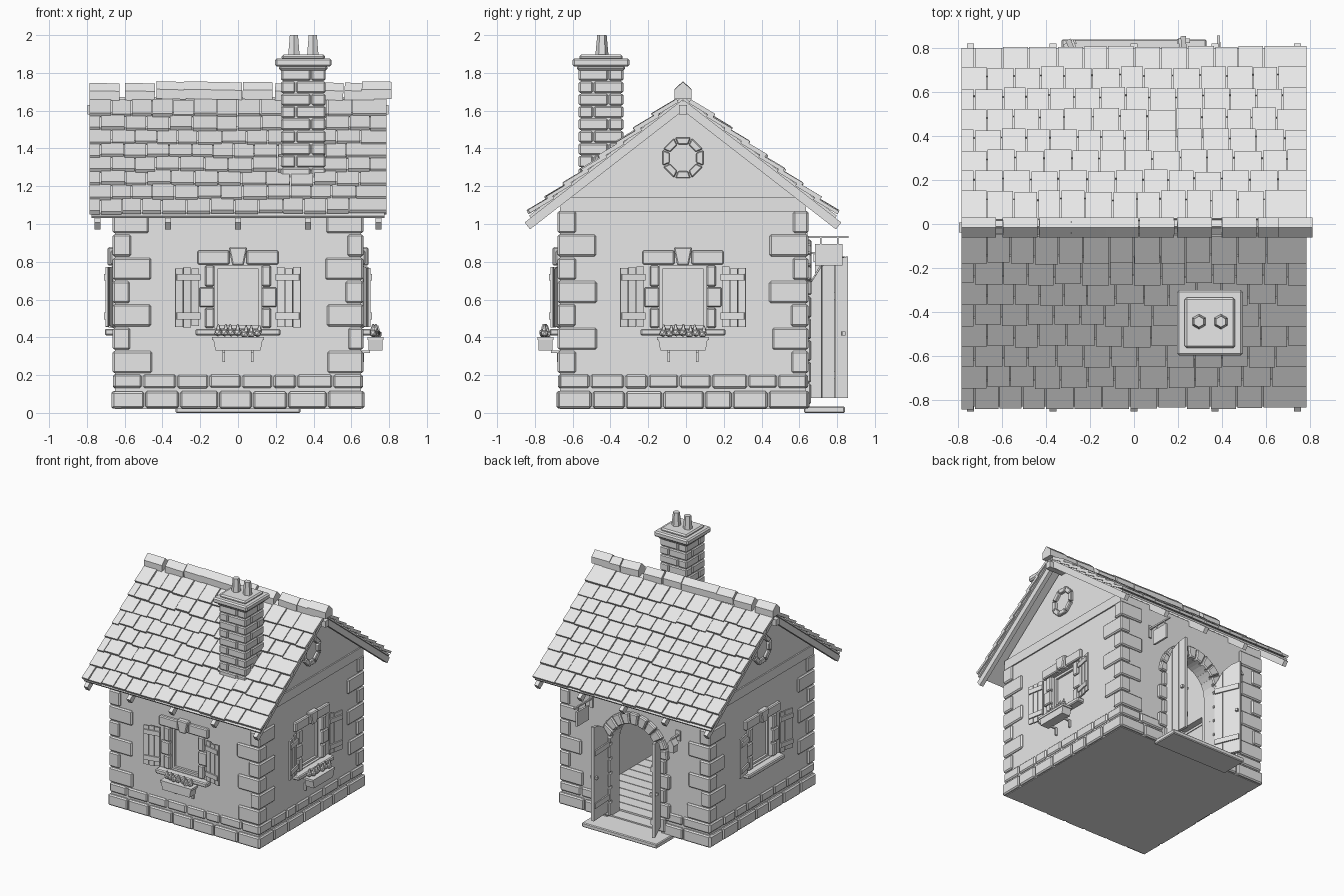
import bpy, bmesh, math, random
from mathutils import Matrix, Vector

if "Cube" in bpy.data.objects:
    bpy.data.objects.remove(bpy.data.objects["Cube"])

random.seed(4)
R = random.uniform
YC = -0.016                      # house centre in y
W = 0.65                         # half width of the walls
A = math.atan(0.776)             # roof pitch
grey = bpy.data.materials.new("light_grey")
grey.diffuse_color = (0.8, 0.8, 0.8, 1)
grey.use_nodes = True
grey.node_tree.nodes["Principled BSDF"].inputs["Base Color"].default_value = grey.diffuse_color


def prism(bm, poly, y0, y1, M):
    """Extrude an x-z outline from y0 to y1, placed by M."""
    a = [bm.verts.new(M @ Vector((x, y0, z))) for x, z in poly]
    b = [bm.verts.new(M @ Vector((x, y1, z))) for x, z in poly]
    bm.faces.new(a)
    bm.faces.new(b[::-1])
    n = len(poly)
    for i in range(n):
        j = (i + 1) % n
        bm.faces.new((a[i], b[i], b[j], a[j]))


def box(bm, x0, x1, y0, y1, z0, z1, M=Matrix()):
    prism(bm, [(x0, z0), (x1, z0), (x1, z1), (x0, z1)], y0, y1, M)


def ring(bm, cz, r0, r1, a0, a1, n, y0, y1, M):
    """Wedge stones around an arc."""
    st = (a1 - a0) / n
    for i in range(n):
        s, e = a0 + st * (i + 0.04), a0 + st * (i + 0.96)
        pts = [(r0, s), (r1, s), (r1, e), (r0, e)]
        prism(bm, [(r * math.cos(t), cz + r * math.sin(t)) for r, t in pts], y0, y1, M)


def finish(bm, name, bevel=0):
    bmesh.ops.recalc_face_normals(bm, faces=bm.faces[:])
    if bevel:
        bmesh.ops.bevel(bm, geom=bm.edges[:], offset=bevel, segments=1,
                        affect='EDGES', clamp_overlap=True)
    me = bpy.data.meshes.new(name)
    bm.to_mesh(me)
    bm.free()
    me.materials.append(grey)
    ob = bpy.data.objects.new(name, me)
    bpy.context.collection.objects.link(ob)
    return ob


def wall_frame(deg):             # local -y faces out of the wall
    return Matrix.Translation((0, YC, 0)) @ Matrix.Rotation(math.radians(deg), 4, 'Z')


FRONT, RIGHT, BACK, LEFT = [wall_frame(d) for d in (0, 90, 180, -90)]
FACES = {"front": FRONT, "right": RIGHT, "left": LEFT}

# walls: gabled shell with cavity, windows and arched door cut out
bm = bmesh.new()
prism(bm, [(-W, .02), (W, .02), (W, 1.135), (0, 1.64), (-W, 1.135)], -W, W, RIGHT)
walls = finish(bm, "walls")
arch = [(.21 * math.cos(math.pi * i / 12), .62 + .21 * math.sin(math.pi * i / 12)) for i in range(13)]
cuts = [([(-.55, .04), (.55, .04), (.55, 1.1), (0, 1.52), (-.55, 1.1)], -.55, .55, RIGHT),
        (arch + [(-.21, .045), (.21, .045)], -.8, -.5, BACK)]
cuts += [([(-.125, .45), (.125, .45), (.125, .78), (-.125, .78)], -.8, -.5, M) for M in FACES.values()]
cutters = []
for c in cuts:
    bm = bmesh.new()
    prism(bm, *c)
    ob = finish(bm, "cutter")
    ob.hide_render = True
    cutters.append(ob)
    m = walls.modifiers.new("cut", 'BOOLEAN')
    m.operation, m.solver, m.object = 'DIFFERENCE', 'EXACT', ob
bpy.context.view_layer.objects.active = walls
for m in list(walls.modifiers):
    bpy.ops.object.modifier_apply(modifier=m.name)
for ob in cutters:
    bpy.data.objects.remove(ob)

# floor boards
bm = bmesh.new()
for i in range(11):
    y = -.55 + i * .1
    box(bm, -.55, .55, YC + y, YC + y + .094, .03, .055)
finish(bm, "floor_boards")

# plinth stones in two courses, open at the door
bm = bmesh.new()
for k, M in enumerate((FRONT, RIGHT, BACK, LEFT)):
    for z0, z1, out, n in ((.022, .116, .67, 7), (.13, .205, .662, 8)):
        end = out if k % 2 == 0 else out - .002
        spans = [(-end, -.23), (.23, end)] if M is BACK else [(-end, end)]
        for s, e in spans:
            cnt = n if len(spans) == 1 else 2
            cut = [s] + [s + (e - s) * (i + R(-.15, .15)) / cnt for i in range(1, cnt)] + [e]
            for a, b in zip(cut, cut[1:]):
                box(bm, a + .004, b - .004, -out, -W + .04, z0 + R(0, .004), z1 - R(0, .004), M)
finish(bm, "plinth_stones", .009)

# corner stones alternating long and short
bm = bmesh.new()
for sx in (-1, 1):
    for sy in (-1, 1):
        for k in range(7):
            lx, ly = (.2, .09) if k % 2 == 0 else (.09, .2)
            o, z = .664, .211 + k * .1235
            xs = sorted((sx * o, sx * (o - lx - R(-.01, .01))))
            ys = sorted((sy * o, sy * (o - ly - R(-.01, .01))))
            box(bm, *xs, YC + ys[0], YC + ys[1], z, z + .116)
finish(bm, "corner_stones", .009)

# windows
for side, M in FACES.items():
    bm = bmesh.new()             # stone surround with keystone and sill
    box(bm, -.215, -.045, -.675, -.62, .785, .86, M)
    box(bm, .045, .215, -.675, -.62, .785, .86, M)
    prism(bm, [(-.03, .78), (.03, .78), (.05, .877), (-.05, .877)], -.69, -.62, M)
    for s in (-1, 1):
        for z0, z1, w in ((.45, .555, .05), (.56, .665, .08), (.67, .78, .05)):
            box(bm, *sorted((s * .125, s * (.125 + w))), -.67, -.62, z0, z1, M)
    box(bm, -.225, .225, -.705, -.6, .41, .445, M)
    finish(bm, side + "_window_surround", .007)
    bm = bmesh.new()             # frame and pane
    for s in (-1, 1):
        box(bm, *sorted((s * .108, s * .126)), -.63, -.6, .445, .78, M)
    box(bm, -.108, .108, -.63, -.6, .445, .465, M)
    box(bm, -.108, .108, -.63, -.6, .762, .782, M)
    box(bm, -.12, .12, -.612, -.606, .45, .78, M)
    finish(bm, side + "_window_frame")
    bm = bmesh.new()             # plank shutters swung slightly off the wall
    for s in (-1, 1):
        S = M @ Matrix.Diagonal((s, 1, 1, 1)) @ Matrix.Translation((.208, -.665, 0)) \
            @ Matrix.Rotation(math.radians(-11), 4, 'Z')
        for i in range(3):
            box(bm, i * .044, i * .044 + .04, -.012, 0, .452 + R(0, .008), .775 - R(0, .012), S)
        for z in (.495, .7):
            box(bm, -.005, .122, -.022, -.01, z, z + .036, S)
    finish(bm, side + "_shutters")
    if side == "left":
        continue
    bm = bmesh.new()             # flower box on brackets
    prism(bm, [(-.12, .33), (.12, .33), (.132, .4), (-.132, .4)], -.765, -.69, M)
    box(bm, -.137, .137, -.77, -.685, .385, .402, M)
    for s in (-.075, .075):
        box(bm, s - .006, s + .006, -.70, -.64, .318, .33, M)
        box(bm, s - .006, s + .006, -.668, -.645, .27, .33, M)
    finish(bm, side + "_flower_box")
    bm = bmesh.new()             # flowers
    for i in range(7):
        T = M @ Matrix.Translation((-.105 + i * .035, -.728 + R(-.015, .015), .415 + R(0, .012)))
        bmesh.ops.create_icosphere(bm, subdivisions=1, radius=.022, matrix=T)
        bmesh.ops.create_cone(bm, segments=5, radius1=.014, radius2=.004, depth=.03, cap_ends=True,
                              matrix=T @ Matrix.Translation((R(-.01, .01), 0, .03)))
    finish(bm, side + "_flowers")

# gable beams and round stone rings
for side in ("right", "left"):
    bm = bmesh.new()
    box(bm, -W, W, -.66, -.64, 1.065, 1.14, FACES[side])
    finish(bm, side + "_gable_beam")
    bm = bmesh.new()
    ring(bm, 1.35, .075, .115, math.pi / 8, math.pi * 17 / 8, 8, -.67, -.63, FACES[side])
    finish(bm, side + "_gable_ring", .005)

# door arch, jambs, step
bm = bmesh.new()
ring(bm, .62, .21, .3, 0, math.pi, 11, -.68, -.55, BACK)
for s in (-1, 1):
    for k in range(5):
        w = .1 if k % 2 else .065
        z = .045 + k * .115
        box(bm, *sorted((s * .21, s * (.21 + w))), -.678, -.55, z, z + .11, BACK)
finish(bm, "door_surround", .008)
bm = bmesh.new()
box(bm, -.33, .33, -.857, -.64, .0, .035, BACK)
finish(bm, "door_step", .006)

# open door leaves of three planks each
for name, hx, ang, s in (("door_leaf_a", -.235, -87, 1), ("door_leaf_b", .22, -67, -1)):
    D = BACK @ Matrix.Translation((hx, -.665, 0)) @ Matrix.Rotation(math.radians(ang), 4, 'Z')
    bm = bmesh.new()
    for i, (zl, zr) in enumerate(((.67, .775), (.776, .815), (.815, .828))):
        a, b = i * .07, i * .07 + .067
        prism(bm, [(a, .08), (b, .08), (b, zr), (a, zl)], -.012, .012, D)
    for z in (.18, .6):
        box(bm, .005, .2, *sorted((s * .01, s * .022)), z, z + .04, D)
    box(bm, .175, .195, -.03, .03, .41, .43, D)
    finish(bm, name)

# hanging sign and lantern beside the door
bm = bmesh.new()
box(bm, -.391, -.379, -.875, -.64, .925, .937, BACK)
box(bm, -.397, -.373, -.66, -.645, .86, .96, BACK)
box(bm, -.393, -.377, -.845, -.70, .78, .895, BACK)
for y in (-.82, -.73):
    box(bm, -.388, -.382, y - .004, y + .004, .89, .93, BACK)
finish(bm, "hanging_sign")
bm = bmesh.new()
box(bm, .372, .388, -.74, -.64, .84, .852, BACK)
box(bm, .36, .4, -.66, -.645, .8, .88, BACK)
box(bm, .355, .405, -.75, -.70, .74, .80, BACK)
prism(bm, [(.347, .80), (.413, .80), (.385, .84), (.375, .84)], -.758, -.692, BACK)
finish(bm, "lantern")

# roof slopes: local y is the slope normal, local z runs up the slope
ca, sa = math.cos(A), math.sin(A)
for side, s in (("front", -1), ("back", 1)):
    M = Matrix(((1, 0, 0, 0), (0, s * sa, -s * ca, YC), (0, ca, sa, 1.6), (0, 0, 0, 1)))
    bm = bmesh.new()
    for x in (-.745, -.37, 0, .37, .745):
        box(bm, x - .016, x + .016, 0, .046, -1.025, .03, M)
    finish(bm, side + "_rafters")
    bm = bmesh.new()
    box(bm, -.775, .775, .045, .06, -.985, .04, M)
    finish(bm, side + "_roof_deck")
    bm = bmesh.new()
    for k in range(8):
        low = (.82 - .094 * k - .049) / ca
        cut = [-.788, -.788 + (.118 if k % 2 else .06)]
        while cut[-1] < .70:
            cut.append(cut[-1] + R(.105, .132))
        cut[-1] = .788
        for a, b in zip(cut, cut[1:]):
            e, t = low + R(-.006, .008), R(-.003, .004)
            T = M @ Matrix.Translation((0, .06, -e)) @ Matrix.Rotation(math.radians(7), 4, 'X')
            box(bm, a + .003, b - .003, .008, .028 + t, 0, min(.15, e + .02), T)
    finish(bm, side + "_shingles")

# ridge caps and ridge beam
bm = bmesh.new()
for i in range(10):
    T = Matrix.Translation((-.72 + i * .16, YC, R(-.008, .004))) \
        @ Matrix.Rotation(math.radians(R(0, 3)), 4, 'Y') @ Matrix.Rotation(math.pi / 2, 4, 'Z')
    T = T @ Matrix.Translation((0, 0, 1.7))
    prism(bm, [(-.045, -.04), (.045, -.04), (.045, .01), (0, .052), (-.045, .01)], -.079, .079, T)
finish(bm, "ridge_caps")
bm = bmesh.new()
box(bm, -.797, .797, YC - .022, YC + .022, 1.58, 1.63)
finish(bm, "ridge_beam")

# chimney: core, brick courses, cap and pots
C = Matrix.Translation((.346, -.45, 0))
bm = bmesh.new()
box(bm, -.107, .107, -.107, .107, 1.15, 1.84, C)
finish(bm, "chimney_core")
bm = bmesh.new()
for k in range(10):
    z = 1.17 + k * .0655
    o = .04 if k % 2 else -.04
    for q in range(4):
        Q = C @ Matrix.Rotation(q * math.pi / 2, 4, 'Z')
        box(bm, -.116, o - .003, -.118, -.06, z, z + .06, Q)
        box(bm, o + .003, .116, -.118, -.06, z, z + .06, Q)
finish(bm, "chimney_bricks", .007)
bm = bmesh.new()
box(bm, -.15, .15, -.15, .15, 1.833, 1.877, C)
box(bm, -.128, .128, -.128, .128, 1.812, 1.84, C)
box(bm, -.115, .115, -.115, .115, 1.87, 1.897, C)
finish(bm, "chimney_cap", .01)
bm = bmesh.new()
for x in (-.05, .05):
    bmesh.ops.create_cone(bm, segments=6, radius1=.036, radius2=.025, depth=.12, cap_ends=True,
                          matrix=C @ Matrix.Translation((x, .005, 1.94)))
finish(bm, "chimney_pots")
